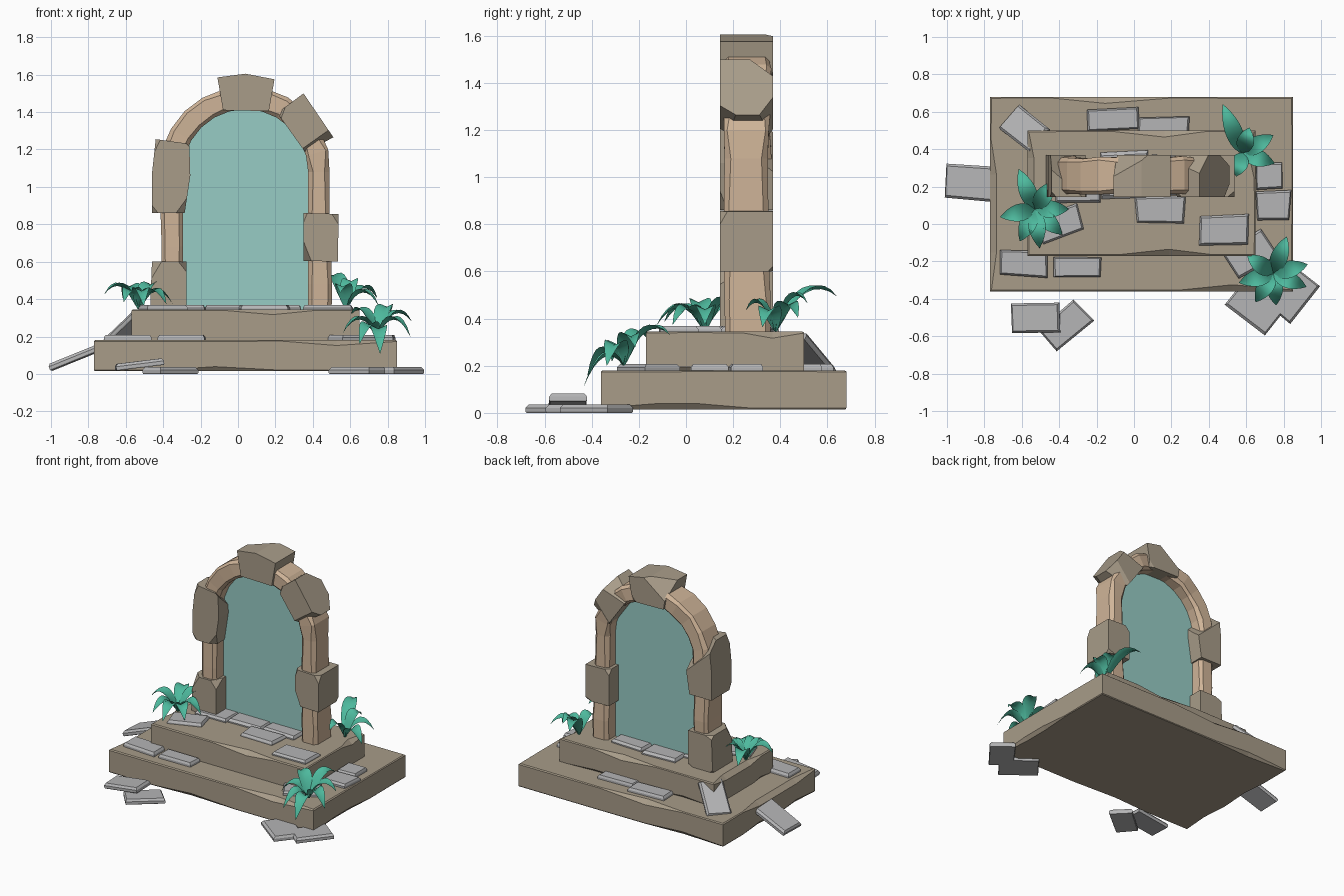
import bpy, bmesh, math, random
from mathutils import Vector, Matrix

if "Cube" in bpy.data.objects:
    bpy.data.objects.remove(bpy.data.objects["Cube"])

random.seed(7)
rnd = random.uniform


def material(name, r, g, b):
    m = bpy.data.materials.new(name)
    m.diffuse_color = [((c / 255 + 0.055) / 1.055) ** 2.4 for c in (r, g, b)] + [1]
    m.use_nodes = True
    m.node_tree.nodes["Principled BSDF"].inputs["Base Color"].default_value = m.diffuse_color
    return m


STONE = material("grey_brown_stone", 168, 156, 137)
TAN = material("tan_stone", 207, 180, 152)
TILE = material("grey_paving", 181, 181, 182)
LEAF = material("teal_leaf", 78, 186, 158)
PORTAL = material("portal_glow", 151, 204, 197)


def finish(bm, name, mat, smooth=False):
    bmesh.ops.recalc_face_normals(bm, faces=bm.faces[:])
    me = bpy.data.meshes.new(name)
    bm.to_mesh(me)
    bm.free()
    me.materials.append(mat)
    for p in me.polygons:
        p.use_smooth = smooth
    ob = bpy.data.objects.new(name, me)
    bpy.context.collection.objects.link(ob)
    return ob


def loft(bm, rings):
    """Closed rings joined by quads, capped at both ends."""
    vs = [[bm.verts.new(p) for p in r] for r in rings]
    n = len(rings[0])
    for a, b in zip(vs, vs[1:]):
        for i in range(n):
            bm.faces.new((a[i], a[(i + 1) % n], b[(i + 1) % n], b[i]))
    bm.faces.new(vs[0][::-1])
    bm.faces.new(vs[-1])


# Stepped base slabs with nibbled top and bottom edges
def slab(name, x0, x1, y0, y1, z0, z1):
    corners = [Vector(c) for c in ((x0, y0), (x1, y0), (x1, y1), (x0, y1))]
    inward = [Vector((0, 1)), Vector((-1, 0)), Vector((0, -1)), Vector((1, 0))]
    rings = [[], [], [], []]
    for s in range(4):
        for t in (0, 0.22, 0.4, 0.62, 0.8):
            p = corners[s].lerp(corners[(s + 1) % 4], t)
            d = inward[s] + (inward[s - 1] if t == 0 else Vector((0, 0)))
            a = 0.008 if t == 0 else random.choice((0.006, 0.008, 0.035))
            b = 0.005 if t == 0 else random.choice((0.004, 0.005, 0.02))
            for ring, q, z in zip(rings, (p + d * b, p, p, p + d * a),
                                  (z0, z0 + b * 1.2, z1 - a * 0.8, z1)):
                ring.append((q.x, q.y, z))
    bm = bmesh.new()
    loft(bm, rings)
    finish(bm, name, STONE)


slab("lower_step", -0.77, 0.85, -0.36, 0.68, 0.015, 0.18)
slab("upper_step", -0.57, 0.65, -0.17, 0.50, 0.17, 0.345)

# Tan arch band swept up, over and down
CX, CZ, RI, RO = 0.04, 1.08, 0.335, 0.455
path = [(math.pi, z) for z in (0.34, 0.48, 0.68, 0.86)]
path += [(math.pi * (1 - i / 12), CZ) for i in range(13)]
path += [(0, z) for z in (0.86, 0.68, 0.48, 0.34)]
rings = []
for ang, z in path:
    j = rnd(-0.008, 0.008)
    f, b, c = 0.158 + rnd(0, 0.008), 0.352 + rnd(-0.005, 0.012), rnd(0.012, 0.03)
    prof = [(RI, f + c), (RI + c, f), (RO + j - c, f), (RO + j, f + c),
            (RO + j, b - c), (RO + j - c, b), (RI + c, b), (RI, b - c)]
    rings.append([(CX + r * math.cos(ang), y, z + r * math.sin(ang)) for r, y in prof])
bm = bmesh.new()
loft(bm, rings)
finish(bm, "arch_band", TAN)


# Larger chipped blocks: extruded outline with corners sliced off
def block(name, outline, y0=0.145, y1=0.37, chips=5):
    bm = bmesh.new()
    loft(bm, [[(x, y, z) for x, z in outline] for y in (y0, y1)])
    mid = sum((v.co for v in bm.verts), Vector()) / len(bm.verts)
    for v in random.sample([v.co.copy() for v in bm.verts], chips):
        d = v - mid
        n = Vector([math.copysign(rnd(0.25, 1), k) for k in d]).normalized()
        geom = bm.verts[:] + bm.edges[:] + bm.faces[:]
        bmesh.ops.bisect_plane(bm, geom=geom, plane_co=v - n * rnd(0.012, 0.035),
                               plane_no=n, clear_outer=True)
        bmesh.ops.holes_fill(bm, edges=bm.edges[:], sides=0)
    finish(bm, name, STONE)


block("keystone", [(-0.08, 1.41), (0.165, 1.405), (0.195, 1.575), (0.04, 1.605), (-0.11, 1.585)], chips=3)
block("right_shoulder_block", [(0.36, 1.185), (0.51, 1.265), (0.35, 1.50), (0.21, 1.395)])
block("left_shoulder_block", [(-0.46, 0.86), (-0.285, 0.86), (-0.255, 1.06), (-0.26, 1.23), (-0.44, 1.255), (-0.46, 1.07)])
block("left_foot_block", [(-0.47, 0.34), (-0.275, 0.34), (-0.275, 0.60), (-0.46, 0.60)])
block("right_post_block", [(0.35, 0.605), (0.535, 0.60), (0.537, 0.855), (0.35, 0.86)])

# Portal sheet filling the opening
r = RI + 0.01
edge = [(CX + r, 0.34)] + [(CX + r * math.cos(math.pi * i / 24), CZ + r * math.sin(math.pi * i / 24))
                           for i in range(25)] + [(CX - r, 0.34)]
bm = bmesh.new()
loft(bm, [[(x, y, z) for x, z in edge] for y in (0.255, 0.263)])
finish(bm, "portal_sheet", PORTAL)


# Paving tiles: x, y, bottom z, width, depth, turn, tilt
def tile(name, x, y, z, w, d, turn=0, tilt=0, h=0.036):
    m = (Matrix.Translation((x, y, z)) @ Matrix.Rotation(math.radians(turn), 4, 'Z')
         @ Matrix.Rotation(math.radians(-tilt), 4, 'Y'))
    quad = [(sx * w / 2 + rnd(-.008, .008), sy * d / 2 + rnd(-.006, .006))
            for sx, sy in ((-1, -1), (1, -1), (1, 1), (-1, 1))]
    bm = bmesh.new()
    loft(bm, [[m @ Vector((px * k, py * (2 * k - 1 if k < 1 else 1), pz)) for px, py in quad]
              for k, pz in ((0.98, 0), (1, 0.006), (1, h * 0.6), (0.93, h))])
    finish(bm, name, TILE)


G, L, U = 0.0, 0.172, 0.332
tiles = [
    (-0.855, 0.22, 0.075, 0.31, 0.185, -5, 22), (-0.575, 0.505, 0.235, 0.26, 0.165, -38, 37),
    (-0.115, 0.56, L, 0.27, 0.115, 3), (0.16, 0.53, L, 0.27, 0.085, 3),
    (-0.30, 0.20, U, 0.24, 0.17), (-0.05, 0.26, U, 0.25, 0.25, 2), (0.21, 0.26, U, 0.25, 0.21, -2),
    (0.14, 0.075, U, 0.26, 0.145), (0.48, -0.03, U, 0.265, 0.155, 1), (-0.40, 0.0, U, 0.24, 0.15, 20),
    (-0.59, -0.21, L, 0.25, 0.14, -2), (-0.30, -0.23, L, 0.255, 0.11, 1),
    (0.72, 0.26, L, 0.13, 0.145), (0.745, 0.10, L, 0.18, 0.155), (0.62, -0.16, L, 0.25, 0.17, 30),
    (-0.53, -0.50, 0.032, 0.26, 0.16, 2, 7), (-0.365, -0.54, G, 0.25, 0.155, 40),
    (0.66, -0.435, G, 0.27, 0.20, -38), (0.85, -0.375, G, 0.26, 0.17, 52),
]
for i, t in enumerate(tiles):
    tile("paving_tile_%02d" % (i + 1), *t)


# Plants: folded, arching leaves given as (angle, reach, arch height, tip height)
def plant(name, base, leaves):
    bm = bmesh.new()
    for ang, reach, arch, tip in leaves:
        a = math.radians(ang)
        out, side = Vector((math.cos(a), math.sin(a), 0)), Vector((-math.sin(a), math.cos(a), 0))
        rows = []
        for i in range(9):
            t = i / 8
            w = 0.008 * (1 - t) + 0.042 * math.sin(math.pi * t ** 0.85) ** 0.8 if i < 8 else 0.001
            c = Vector(base) + out * reach * t + Vector((0, 0, tip * t + arch * 4 * t * (1 - t)))
            up = Vector((0, 0, w * 0.45))
            rows.append([bm.verts.new(p) for p in (c - side * w + up, c, c + side * w + up)])
        for p, q in zip(rows, rows[1:]):
            for k in (0, 1):
                bm.faces.new((p[k], p[k + 1], q[k + 1], q[k]))
    finish(bm, name, LEAF, True)


plant("left_plant", (-0.53, 0.08, 0.345), [
    (112, 0.23, 0.09, 0.06), (56, 0.18, 0.08, 0.09), (0, 0.18, 0.08, 0.03), (-43, 0.20, 0.08, 0.03),
    (-83, 0.21, 0.09, 0.02), (-115, 0.19, 0.08, 0.04), (-167, 0.19, 0.08, 0.08)])
plant("right_back_plant", (0.58, 0.38, 0.345), [
    (112, 0.28, 0.09, 0.15), (75, 0.14, 0.08, 0.12), (30, 0.19, 0.08, 0.06),
    (-18, 0.18, 0.08, 0.02), (-105, 0.13, 0.07, 0.09)])
plant("right_front_plant", (0.745, -0.265, 0.20), [
    (70, 0.21, 0.08, 0.13), (15, 0.19, 0.08, 0.08), (-22, 0.19, 0.09, 0.0), (-85, 0.17, 0.08, -0.09),
    (-122, 0.18, 0.08, -0.04), (-165, 0.19, 0.08, 0.02), (145, 0.17, 0.07, 0.12)])
